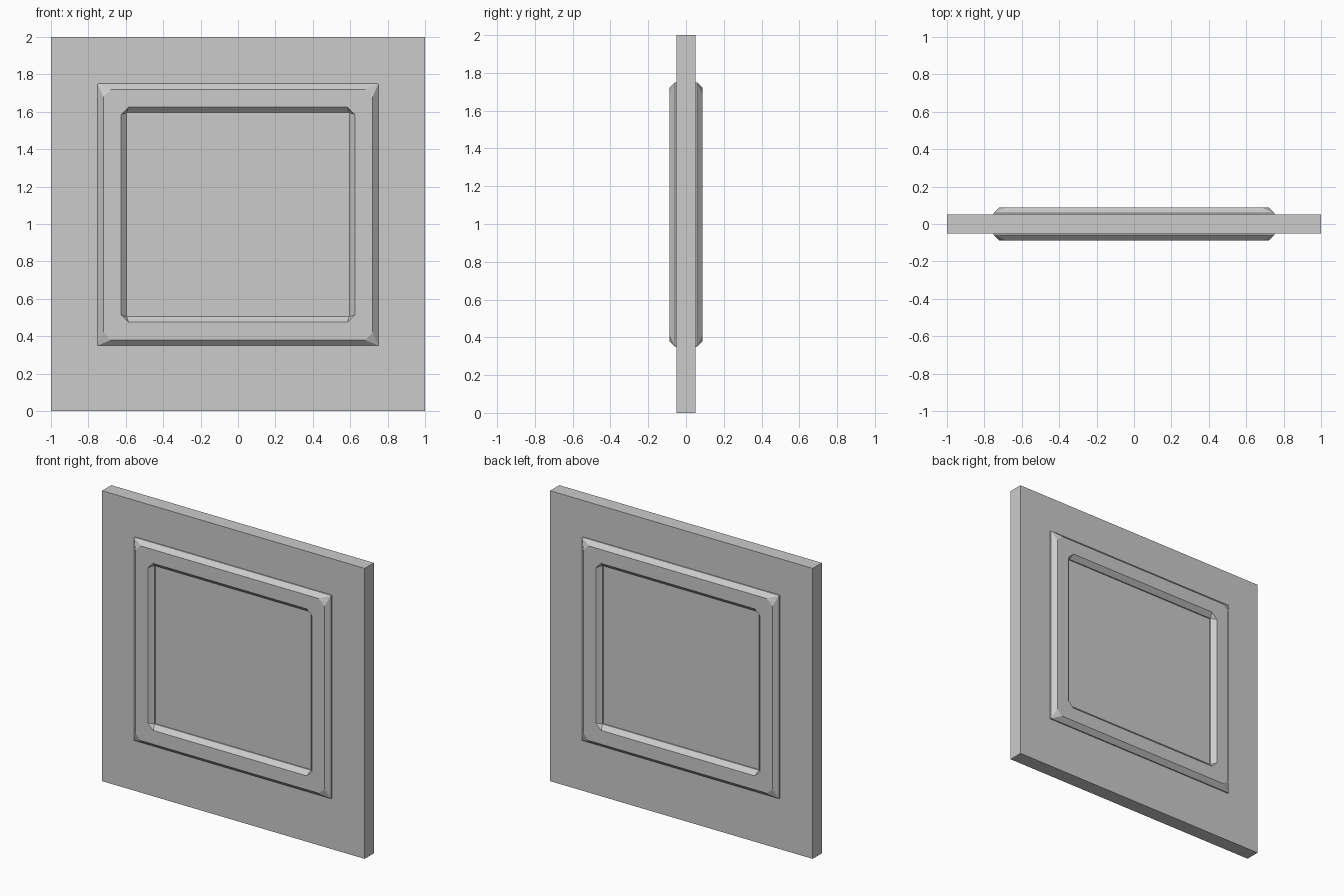
import bpy, bmesh

if "Cube" in bpy.data.objects:
    bpy.data.objects.remove(bpy.data.objects["Cube"])

ZC = 1.05  # moulding centre height


def finish(bm, name):
    bmesh.ops.remove_doubles(bm, verts=bm.verts, dist=1e-5)
    bmesh.ops.recalc_face_normals(bm, faces=bm.faces)
    me = bpy.data.meshes.new(name)
    bm.to_mesh(me)
    bm.free()
    ob = bpy.data.objects.new(name, me)
    bpy.context.collection.objects.link(ob)
    return ob


def ring(bm, half, y, cut):
    """Square loop of eight points with its corners cut off by 'cut'."""
    h, k = half, half - cut
    pts = [(k, h), (h, k), (h, -k), (k, -h), (-k, -h), (-h, -k), (-h, k), (-k, h)]
    return [bm.verts.new((x, y, ZC + z)) for x, z in pts]


# Flat slab
bm = bmesh.new()
bmesh.ops.create_cube(bm, size=1)
for v in bm.verts:
    v.co = (v.co.x * 2, v.co.y * 0.1, v.co.z * 2 + 1)
finish(bm, "panel_slab")

# Raised bevelled moulding: (half size, height from centre plane, corner cut)
BASE, STEP, TOP = 0.05, 0.058, 0.088
profile = [(0.70, BASE, 0), (0.70, STEP, 0), (0.67, TOP, 0.04),
           (0.575, TOP, 0.04), (0.545, STEP, 0), (0.545, BASE, 0)]
SX = 0.05  # the moulding is wider than it is tall

for name, side in (("front_moulding", -1), ("back_moulding", 1)):
    bm = bmesh.new()
    loops = [ring(bm, h, side * y, c) for h, y, c in profile]
    # stretch straight runs sideways, keeping the bevel width
    for v in bm.verts:
        v.co.x += SX if v.co.x > 0 else -SX
    for a, b in zip(loops, loops[1:] + loops[:1]):
        for i in range(8):
            j = (i + 1) % 8
            bm.faces.new((a[i], a[j], b[j], b[i]))
    bmesh.ops.remove_doubles(bm, verts=bm.verts, dist=1e-5)
    finish(bm, name)
